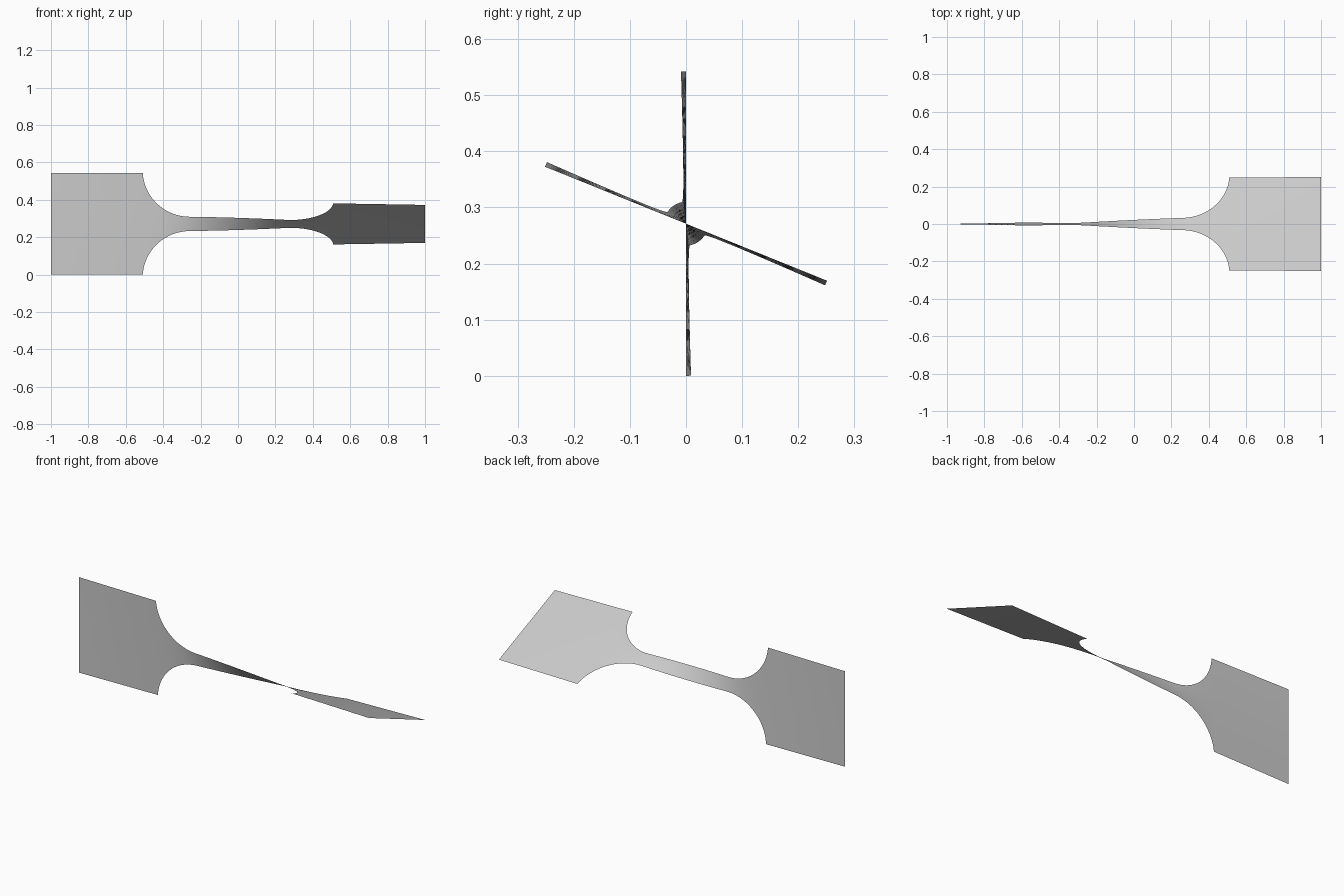
import bpy, bmesh
from math import sin, cos, sqrt, radians

cube = bpy.data.objects.get("Cube")
if cube:
    bpy.data.objects.remove(cube, do_unlink=True)

GRIP, NECK = 0.271, 0.039        # half widths
FILLET, NECK_END = 0.25, 0.26    # fillet radius, end of the straight neck
GRIP_START = 0.509
TWIST = radians(68)
ACROSS = 10


def half_width(x):
    """Straight neck, round fillet, then square grip."""
    d = abs(x) - NECK_END
    if d <= 0:
        return NECK
    if abs(x) >= GRIP_START:
        return GRIP
    return min(GRIP, NECK + FILLET - sqrt(FILLET ** 2 - d * d))


def spaced(a, b, n):
    return [a + (b - a) * i / n for i in range(n)]


# Stations along the strip, mirrored about the middle
side = spaced(0, NECK_END, 24)
side += [NECK_END + (GRIP_START - NECK_END) * sin(radians(90) * t) for t in spaced(0, 1, 30)]
side += spaced(GRIP_START, 1, 14) + [1]
stations = [-x for x in reversed(side[1:])] + side

# Narrow sections take most of the twist
angles = [0]
for a, b in zip(stations, stations[1:]):
    angles.append(angles[-1] + (b - a) * half_width((a + b) / 2) ** -1.6)
angles = [TWIST * a / angles[-1] for a in angles]

# Thin twisted sheet
bm = bmesh.new()
rows = []
for x, a in zip(stations, angles):
    w = half_width(x)
    offsets = [w * (2 * j / ACROSS - 1) for j in range(ACROSS + 1)]
    rows.append([bm.verts.new((x, -s * sin(a), GRIP + s * cos(a))) for s in offsets])
for r, q in zip(rows, rows[1:]):
    for j in range(ACROSS):
        bm.faces.new((r[j], q[j], q[j + 1], r[j + 1])).smooth = True

mesh = bpy.data.meshes.new("twisted_strip")
bm.to_mesh(mesh)
bm.free()
strip = bpy.data.objects.new("twisted_strip", mesh)
bpy.context.collection.objects.link(strip)

# Plain grey
grey = bpy.data.materials.new("plain_grey")
grey.use_nodes = True
color = (0.6, 0.6, 0.6, 1)
grey.diffuse_color = color
grey.node_tree.nodes["Principled BSDF"].inputs["Base Color"].default_value = color
mesh.materials.append(grey)
